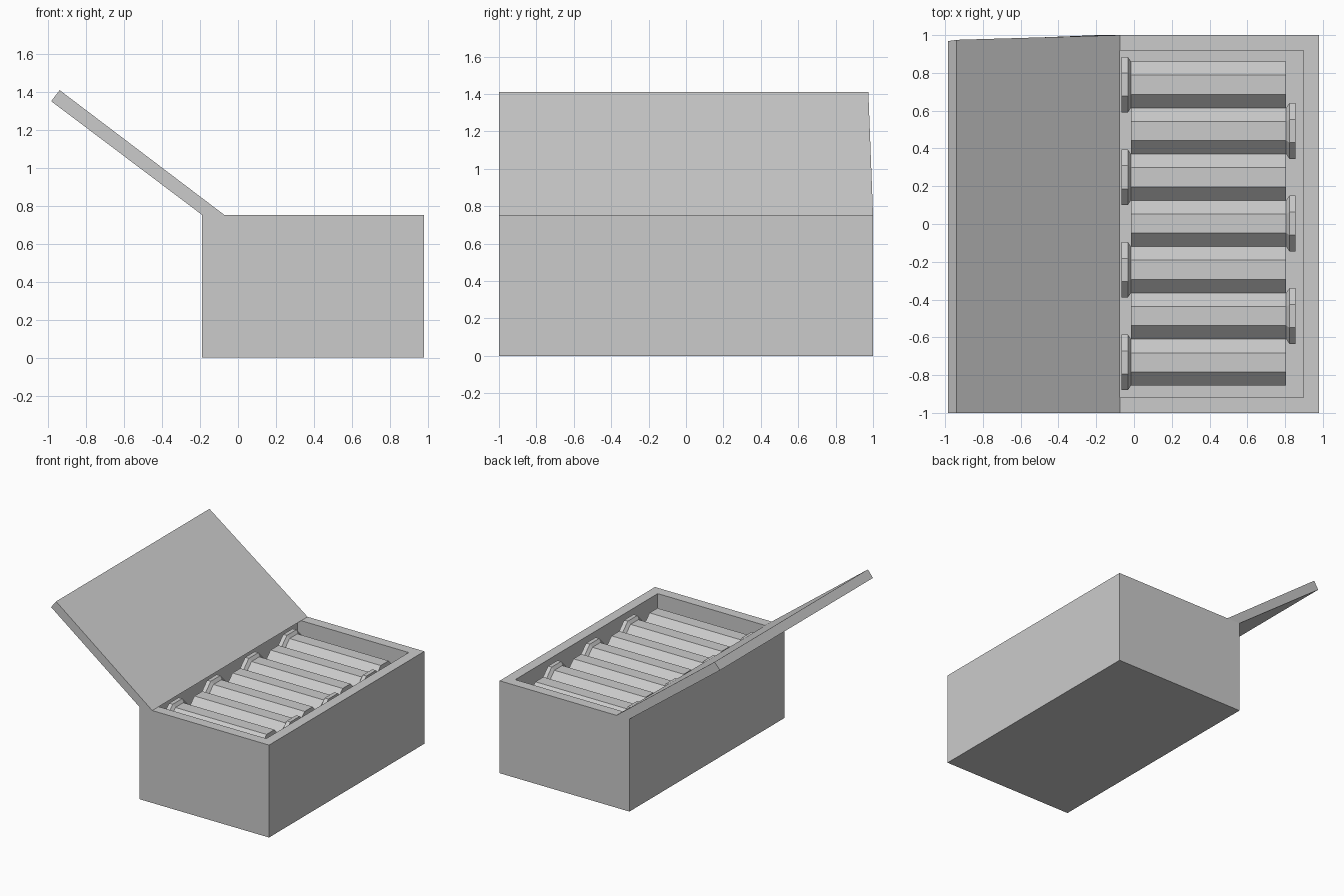
import bpy, bmesh, math

if "Cube" in bpy.data.objects:
    bpy.data.objects.remove(bpy.data.objects["Cube"])


def finish(bm, name):
    bmesh.ops.recalc_face_normals(bm, faces=bm.faces)
    me = bpy.data.meshes.new(name)
    bm.to_mesh(me)
    bm.free()
    ob = bpy.data.objects.new(name, me)
    bpy.context.collection.objects.link(ob)
    return ob


# Open crate: block with an inset, sunken top
X0, X1, H, WALL, FLOOR = -0.19, 0.98, 0.753, 0.117, 0.435
bm = bmesh.new()
bmesh.ops.create_cube(bm, size=1)
for v in bm.verts:
    v.co.x = X0 if v.co.x < 0 else X1
    v.co.y *= 2
    v.co.z = 0 if v.co.z < 0 else H
bm.normal_update()
top = max(bm.faces, key=lambda f: f.calc_center_median().z)
bmesh.ops.inset_region(bm, faces=[top], thickness=WALL)
ext = bmesh.ops.extrude_discrete_faces(bm, faces=[top])
for v in ext["faces"][0].verts:
    v.co.z = FLOOR
finish(bm, "crate")

# Swung-open lid: slanted slab, slightly short at its free back corner
profile = [(X0, H, 1), (X0 + WALL, H, 1), (-0.94, 1.41, 0.975), (-0.985, 1.352, 0.968)]
bm = bmesh.new()
front = [bm.verts.new((x, -1, z)) for x, z, _ in profile]
back = [bm.verts.new((x, y, z)) for x, z, y in profile]
bm.faces.new(front)
bm.faces.new(back[::-1])
for i in range(4):
    j = (i + 1) % 4
    bm.faces.new((front[i], back[i], back[j], front[j]))
finish(bm, "lid")


# Rimmed octagonal cartridges, alternating direction
def cartridge(index, y, flip):
    rings = [(-0.066, 0.1475), (-0.033, 0.1475), (-0.016, 0.1225), (0.806, 0.1225)]
    bm = bmesh.new()
    loops = []
    for x, apothem in rings:
        r = apothem / math.cos(math.pi / 8)
        loop = []
        for k in range(8):
            a = (k + 0.5) * math.pi / 4
            loop.append(bm.verts.new((0.79 - x if flip else x,
                                      y + r * math.cos(a), 0.588 + r * math.sin(a))))
        loops.append(loop)
    for a, b in zip(loops, loops[1:]):
        for k in range(8):
            n = (k + 1) % 8
            bm.faces.new((a[k], a[n], b[n], b[k]))
    bm.faces.new(loops[0])
    bm.faces.new(loops[-1])
    finish(bm, f"cartridge_{index + 1}")


for i in range(7):
    cartridge(i, 0.7375 - i * 0.245, i % 2 == 1)
